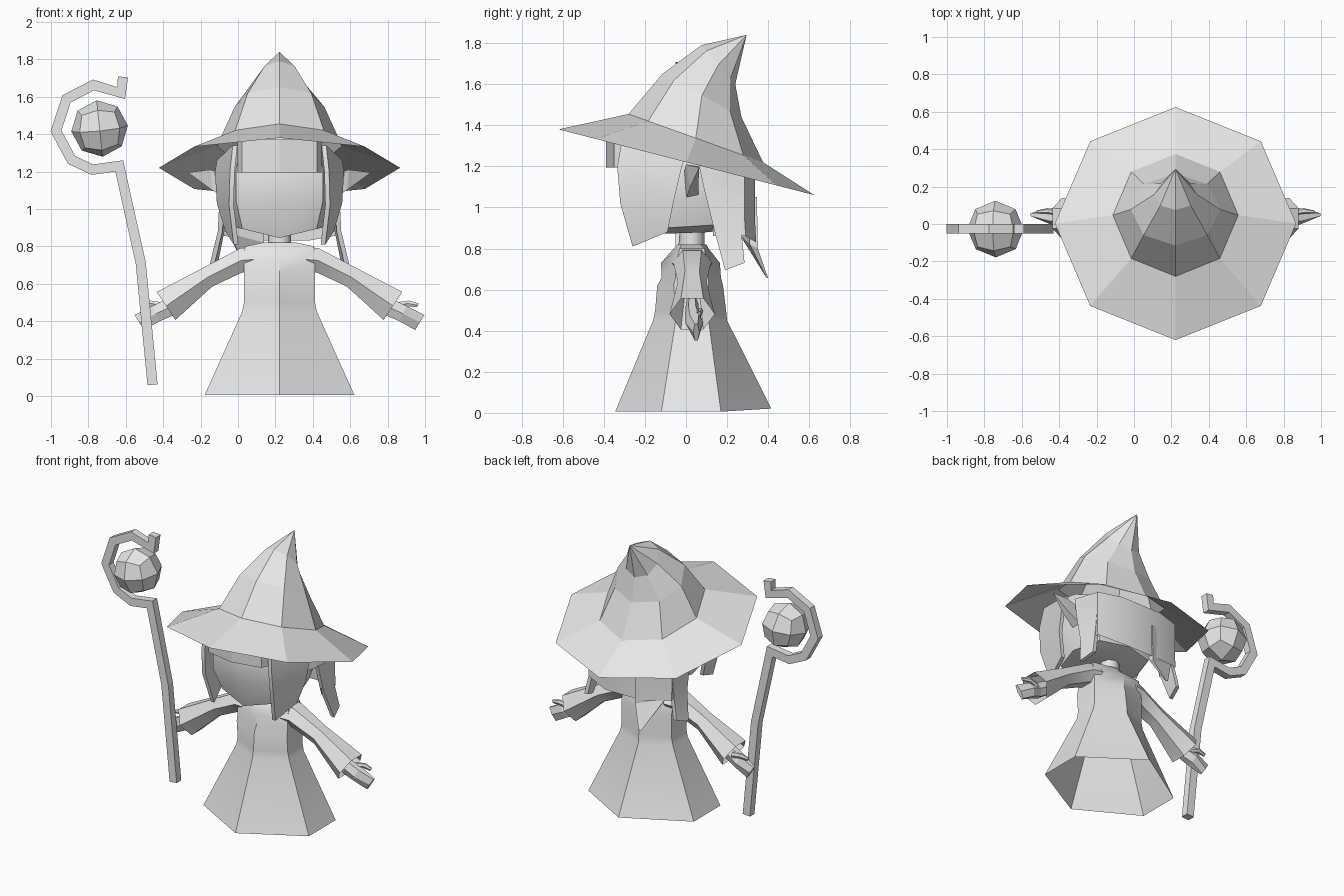
import bpy, bmesh, math
from mathutils import Vector, Matrix

if "Cube" in bpy.data.objects:
    bpy.data.objects.remove(bpy.data.objects["Cube"])

CX = 0.222  # centre line of the figure
grey = bpy.data.materials.new("light grey")
grey.diffuse_color = (0.8, 0.8, 0.8, 1)
grey.use_nodes = True
grey.node_tree.nodes["Principled BSDF"].inputs["Base Color"].default_value = grey.diffuse_color


def finish(name, bm, smooth=None):
    bmesh.ops.remove_doubles(bm, verts=bm.verts, dist=0.0005)
    bmesh.ops.recalc_face_normals(bm, faces=bm.faces)
    me = bpy.data.meshes.new(name)
    bm.to_mesh(me)
    bm.free()
    me.materials.append(grey)
    ob = bpy.data.objects.new(name, me)
    bpy.context.collection.objects.link(ob)
    if smooth:
        me.polygons.foreach_set("use_smooth", [True] * len(me.polygons))
        me.set_sharp_from_angle(angle=math.radians(smooth))
    return ob


def loft(name, rings, start=True, end=True, closed=True, smooth=None):
    """Skin a list of point rings, optionally capping the ends."""
    bm = bmesh.new()
    vs = [[bm.verts.new(p) for p in r] for r in rings]
    n = len(rings[0])
    for a, b in zip(vs, vs[1:]):
        for i in range(n if closed else n - 1):
            j = (i + 1) % n
            bm.faces.new((a[i], a[j], b[j], b[i]))
    if start:
        bm.faces.new(vs[0])
    if end:
        bm.faces.new(vs[-1])
    return finish(name, bm, smooth)


def octagon(yf, yb, zf, zb, r, dip=0, square=1):
    """Eight-sided ring, tilted from front height zf to back height zb."""
    pts = []
    for i in range(8):
        a = i * math.pi / 4
        k = square if i % 2 else 1
        t = (1 - k * math.cos(a)) / 2
        pts.append((CX + k * r * math.sin(a), yf + (yb - yf) * t,
                    zf + (zb - zf) * t - (dip if i == 0 else 0)))
    return pts


def hexagon(z, h, yf, y1, y2, yb, lift=0):
    return [(CX + x, y, z + (lift if y == yb else 0)) for x, y in
            ((0, yf), (h, y1), (h, y2), (0, yb), (-h, y2), (-h, y1))]


# pointed hat with tilted wide brim
loft("hat", [octagon(-.62, .625, 1.38, 1.06, .645),
             octagon(-.28, .375, 1.455, 1.22, .335),
             octagon(-.115, .27, 1.65, 1.44, .24),
             octagon(.075, .24, 1.79, 1.6, .115),
             [(CX, .295, 1.84)] * 8], start=False, end=False)

# head with pointed chin, and neck
loft("head", [octagon(-.17, .12, .87, .88, .10, .02),
              octagon(-.26, .22, .89, .92, .255, .045, 1.1),
              octagon(-.31, .25, 1.04, 1.04, .285, 0, 1.15),
              octagon(-.31, .26, 1.22, 1.16, .285, 0, 1.15),
              octagon(-.26, .25, 1.40, 1.21, .25, 0, 1.1)], smooth=40)
loft("neck", [octagon(-.04, .09, .76, .76, .065),
              octagon(-.03, .09, .9, .9, .06)], smooth=50)

# dress: open skirt, waist, bodice and shoulder yoke
loft("dress", [hexagon(.006, .40, -.345, -.12, .17, .415, .015),
               hexagon(.45, .20, -.16, -.05, .11, .20),
               hexagon(.50, .19, -.15, -.05, .11, .195),
               hexagon(.62, .19, -.14, -.06, .11, .18),
               hexagon(.66, .19, -.118, -.05, .11, .17),
               hexagon(.73, .19, -.122, -.05, .10, .165),
               hexagon(.80, .185, -.06, -.03, .09, .11),
               hexagon(.82, .09, -.04, -.02, .07, .10)],
     start=False, smooth=35)


# fringe over the forehead
def fringe_ring(z):
    return [(CX + x, y, z) for x, y in
            ((-.225, -.30), (-.2, -.35), (0, -.39), (.2, -.35), (.225, -.30), (0, -.30))]


loft("fringe", [fringe_ring(1.195), fringe_ring(1.37)])


def section(s, dxt, zt, dxb, zb, w, y0=.03):
    """Six-sided limb section between an upper and a lower point."""
    m = ((dxt + dxb) / 2, (zt + zb) / 2)
    return [(CX + s * x, y0 + y, z) for x, y, z in
            ((dxt, -w / 2, zt), (dxt, w / 2, zt), (m[0], w, m[1]),
             (dxb, w / 2, zb), (dxb, -w / 2, zb), (m[0], -w, m[1]))]


def lock(name, s, rows, t):
    """Hair panel: each row holds (dx, y, z) front and back edge points."""
    rings = []
    for (d0, y0, z0), (d1, y1, z1) in rows:
        rings.append([(CX + s * d0, y0, z0), (CX + s * d1, y1, z1),
                      (CX + s * (d1 - t), y1, z1), (CX + s * (d0 - t), y0, z0)])
    loft(name, rings, smooth=25)


for side, s in (("left", -1), ("right", 1)):
    # arms with flared cuffs
    loft(side + "_sleeve", [section(s, .13, .80, .15, .66, .10),
                            section(s, .21, .79, .20, .66, .09),
                            section(s, .40, .69, .36, .585, .07),
                            section(s, .657, .556, .557, .406, .11)],
         end=False, smooth=35)
    loft(side + "_hand", [section(s, .50, .57, .47, .50, .03),
                          section(s, .60, .52, .57, .43, .035),
                          section(s, .68, .48, .64, .40, .045, .04),
                          section(s, .775, .433, .725, .353, .015, .05)])
    loft(side + "_thumb", [section(s, .62, .50, .61, .46, .015, .06),
                           section(s, .69, .51, .68, .48, .015, .07),
                           section(s, .745, .495, .735, .475, .008, .065)])
    # hair framing the face, slanting outward towards the ears
    lock(side + "_front_lock", s, [
        ((.25, -.31, 1.34), (.335, .0, 1.26)),
        ((.265, -.335, 1.2), (.345, -.02, 1.2)),
        ((.27, -.32, 1.02), (.335, -.06, 1.03)),
        ((.245, -.26, .81), (.29, -.09, .88))], .025)
    # hair behind the ears
    lock(side + "_rear_lock", s, [
        ((.31, .06, 1.22), (.31, .285, 1.17)),
        ((.32, .09, 1.08), (.315, .285, 1.05)),
        ((.33, .14, .88), (.32, .27, .88)),
        ((.375, .19, .695), (.35, .285, .73))], .025)
    # pointed ears
    loft(side + "_ear", [
        [(CX + s * .26, -.01, 1.17), (CX + s * .26, .05, 1.18),
         (CX + s * .26, .06, 1.06), (CX + s * .26, .0, 1.04)],
        [(CX + s * .37, .0, 1.21), (CX + s * .37, .06, 1.20),
         (CX + s * .36, .06, 1.11), (CX + s * .36, .02, 1.10)],
        [(CX + s * .49, .065, 1.195)] * 4], end=False)


# hair wrapped around the back of the head
def back_row(z, zs, k=1):
    return [(CX + x, y * k, z + (zs if abs(x) > .2 else 0)) for x, y in
            ((-.315, .13), (-.315, .285), (-.15, .335),
             (.15, .335), (.315, .285), (.315, .13))]


loft("back_hair", [back_row(1.17, 0), back_row(1.1, 0), back_row(.95, 0),
                   back_row(.83, .03, 1.02)],
     start=False, end=False, closed=False, smooth=50)

# loose pointed strand at the back
loft("back_strand", [
    [(-.05, .295, 1.05), (.14, .345, 1.05), (.14, .31, 1.05), (-.05, .26, 1.05)],
    [(-.05, .295, .86), (.14, .35, .80), (.14, .31, .82), (-.05, .26, .87)],
    [(.06, .40, .655), (.08, .40, .655), (.08, .39, .66), (.06, .39, .66)]])

# crooked staff: square section swept along a flat path
path = [Vector(p) for p in (
    (-.457, .06), (-.52, .71), (-.635, 1.23), (-.778, 1.21), (-.89, 1.262),
    (-.973, 1.417), (-.917, 1.588), (-.773, 1.663), (-.625, 1.62), (-.615, 1.706))]
rings = []
for i, p in enumerate(path):
    a = (p - path[i - 1]).normalized() if i else None
    b = (path[i + 1] - p).normalized() if i < len(path) - 1 else None
    a, b = a or b, b or a
    t = (a + b).normalized()
    n = Vector((-t.y, t.x)) * min(.027 / max(t.dot(a), .5), .038)
    q, r = p + n, p - n
    rings.append([(q.x, -.05, q.y), (r.x, -.05, r.y), (r.x, 0, r.y), (q.x, 0, q.y)])
loft("staff", rings)

# faceted orb: a cube divided once and rounded
bm = bmesh.new()
bmesh.ops.create_cube(bm, size=1)
bmesh.ops.subdivide_edges(bm, edges=bm.edges[:], cuts=1, use_grid_fill=True)
turn = Matrix.Rotation(math.radians(-6), 3, 'Y') @ Matrix.Rotation(math.radians(5), 3, 'X')
for v in bm.verts:
    v.co = turn @ (v.co.normalized() * .152) + Vector((-.74, -.027, 1.43))
finish("orb", bm)
